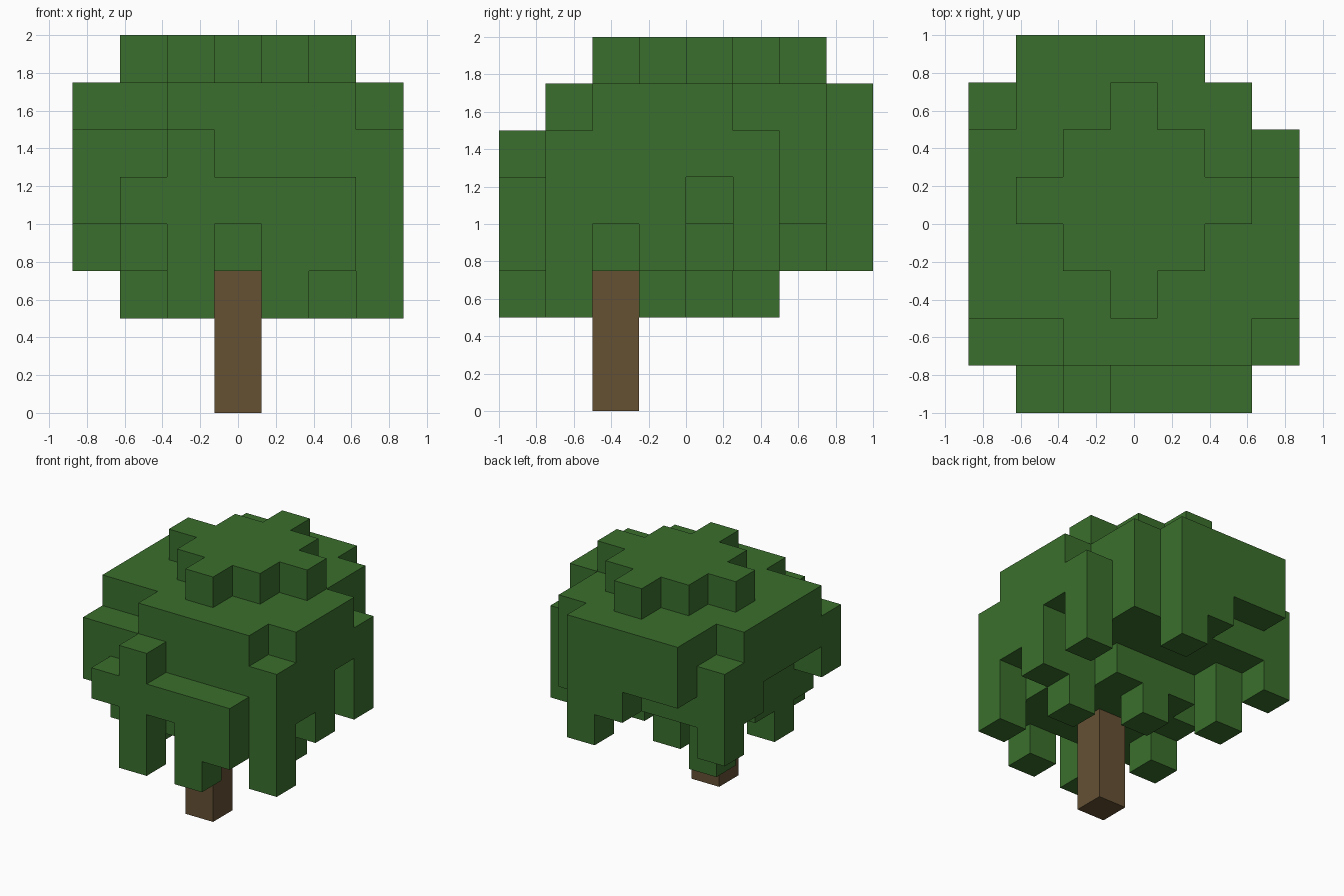
import bpy
import bmesh
from mathutils import Vector

CELL = 0.25
ORIGIN = Vector((-0.875, -1.0, 0.0))

# Each string is a row of leaf columns from front to back, read left to right
# along x; digits give the level where a column starts and where it ends.
LEAF_BOTTOM = [".42423.", "4333332", "5233334", "5333323",
               "5432345", "4244443", "344444.", ".5543.."]
LEAF_TOP = [".56555.", "6677776", "7778777", "7788877",
            "7888887", "7788876", "677877.", ".7777.."]


def make_material(name, colour):
    mat = bpy.data.materials.new(name)
    mat.use_nodes = True
    mat.diffuse_color = colour
    mat.node_tree.nodes["Principled BSDF"].inputs["Base Color"].default_value = colour
    return mat


def build_blocks(name, cells, mat):
    """Skin a set of grid cells, leaving out faces between neighbours."""
    bm = bmesh.new()
    for cell in cells:
        for axis in range(3):
            for side in (0, 1):
                step = [0, 0, 0]
                step[axis] = 2 * side - 1
                if tuple(c + s for c, s in zip(cell, step)) in cells:
                    continue
                u, v = (axis + 1) % 3, (axis + 2) % 3
                ring = []
                for a, b in ((0, 0), (1, 0), (1, 1), (0, 1)):
                    corner = Vector(cell)
                    corner[axis] += side
                    corner[u] += a
                    corner[v] += b
                    ring.append(bm.verts.new(ORIGIN + corner * CELL))
                bm.faces.new(ring if side else ring[::-1])
    bmesh.ops.remove_doubles(bm, verts=bm.verts[:], dist=0.001)
    mesh = bpy.data.meshes.new(name)
    bm.to_mesh(mesh)
    bm.free()
    mesh.materials.append(mat)
    obj = bpy.data.objects.new(name, mesh)
    bpy.context.collection.objects.link(obj)
    return obj


default_cube = bpy.data.objects.get("Cube")
if default_cube:
    bpy.data.objects.remove(default_cube, do_unlink=True)

leaf_green = make_material("leaf_green", (0.043, 0.159, 0.026, 1))
bark_brown = make_material("bark_brown", (0.130, 0.082, 0.034, 1))

# Leafy crown
leaves = set()
for j, (lows, highs) in enumerate(zip(LEAF_BOTTOM, LEAF_TOP)):
    for i, (low, high) in enumerate(zip(lows, highs)):
        if low != ".":
            leaves.update((i, j, k) for k in range(int(low), int(high)))
build_blocks("leaf_crown", leaves, leaf_green)

# Trunk
build_blocks("trunk", {(3, 2, k) for k in range(3)}, bark_brown)
